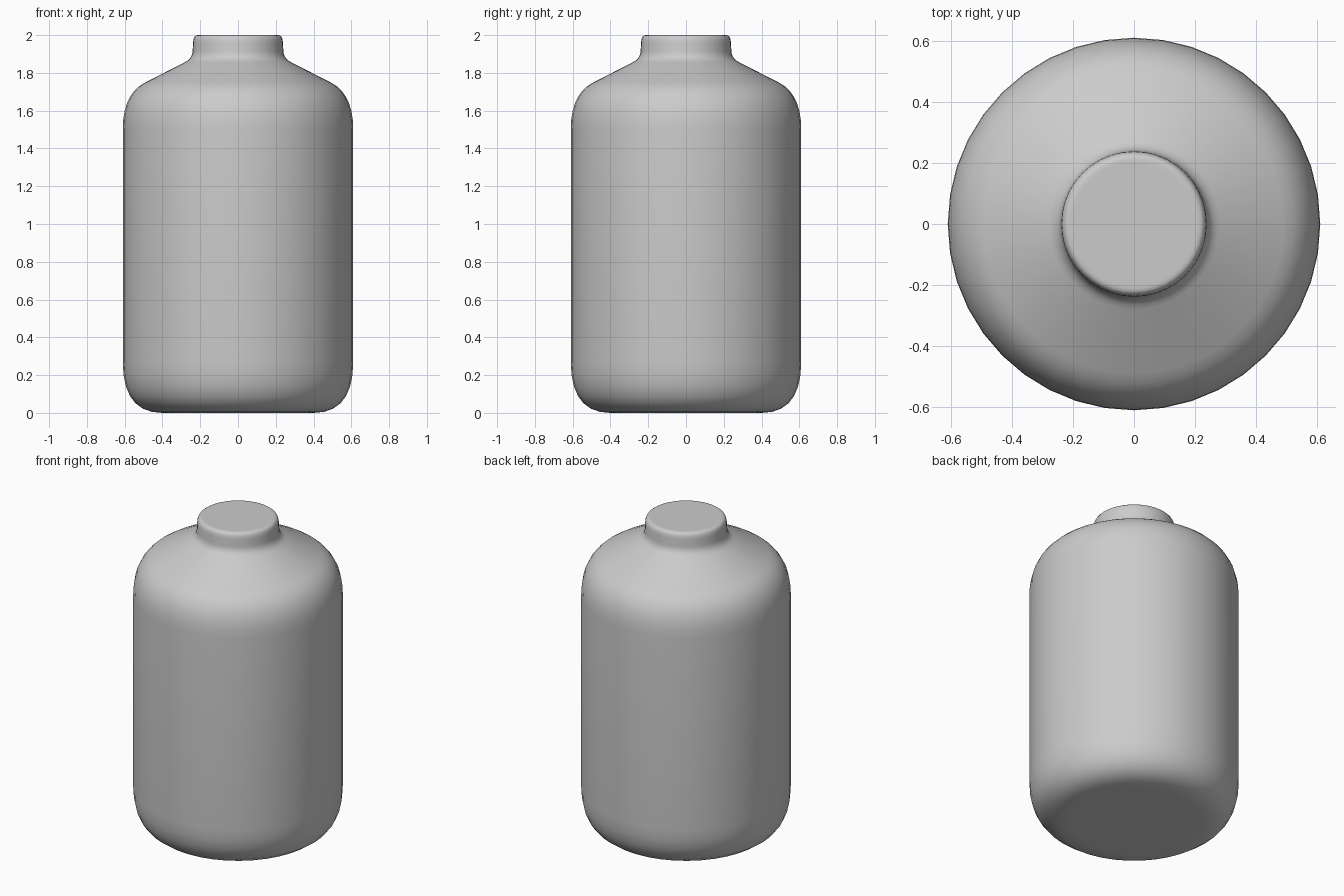
import bpy, bmesh, math

if "Cube" in bpy.data.objects:
    bpy.data.objects.remove(bpy.data.objects["Cube"])

SIDES = 40


def bend(a, c, b, n=7):
    """Points of a rounded corner from a to b, pulled towards c."""
    pts = []
    for i in range(n + 1):
        t = i / n
        pts.append(tuple((1 - t) ** 2 * p + 2 * t * (1 - t) * q + t * t * r
                         for p, q, r in zip(a, c, b)))
    return pts


# Outline of the jar as (radius, height), base to rim
profile = [(0.36, 0.0)]
profile += bend((0.40, 0.0), (0.61, 0.0), (0.61, 0.27))          # base corner
profile += bend((0.61, 1.50), (0.61, 1.69), (0.49, 1.75))        # shoulder
profile += bend((0.28, 1.857), (0.24, 1.877), (0.24, 1.92), 5)   # neck root
profile += bend((0.238, 1.96), (0.236, 2.0), (0.212, 2.0), 5)    # rim
profile += [(0.20, 2.0)]

# Revolve the outline and close both ends
bm = bmesh.new()
rings = []
for r, z in profile:
    rings.append([bm.verts.new((r * math.cos(2 * math.pi * i / SIDES),
                                r * math.sin(2 * math.pi * i / SIDES), z))
                  for i in range(SIDES)])
for lo, hi in zip(rings, rings[1:]):
    for i in range(SIDES):
        j = (i + 1) % SIDES
        bm.faces.new((lo[i], lo[j], hi[j], hi[i]))
bm.faces.new(rings[0][::-1])
bm.faces.new(rings[-1])

mesh = bpy.data.meshes.new("bottle_body")
bm.to_mesh(mesh)
bm.free()
bottle = bpy.data.objects.new("bottle_body", mesh)
bpy.context.collection.objects.link(bottle)

# Smooth shading
bpy.context.view_layer.objects.active = bottle
bottle.select_set(True)
bpy.ops.object.shade_smooth_by_angle(angle=math.radians(40))
